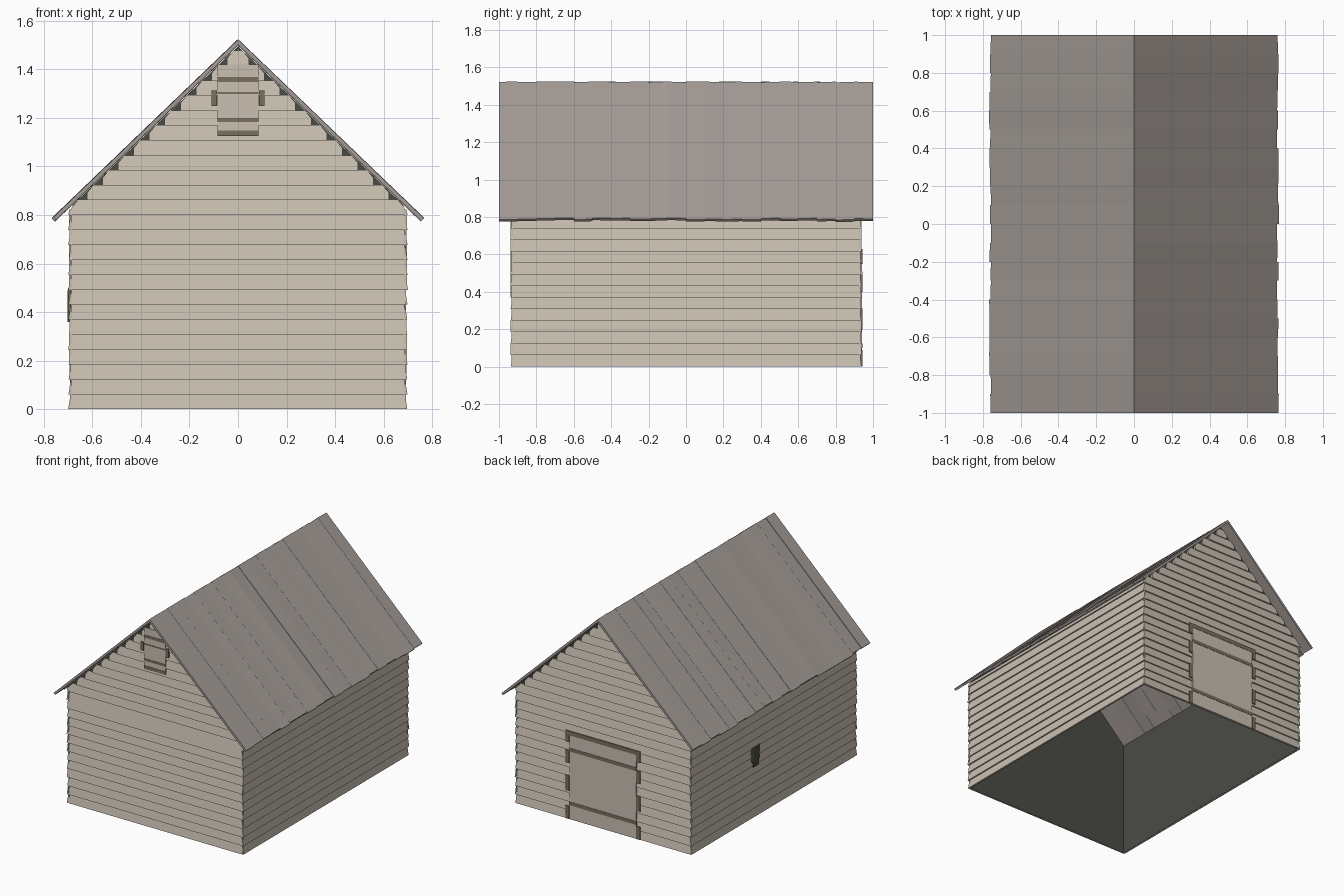
import bpy, bmesh, random
from mathutils import Vector

random.seed(4)
cube = bpy.data.objects.get("Cube")
if cube:
    bpy.data.objects.remove(cube)


def material(name, rgb):
    m = bpy.data.materials.new(name)
    m.use_nodes = True
    m.diffuse_color = (*rgb, 1)
    m.node_tree.nodes["Principled BSDF"].inputs["Base Color"].default_value = (*rgb, 1)
    return m


SIDING = material("pale siding", (0.60, 0.53, 0.45))
ROOF = material("grey roof", (0.37, 0.33, 0.305))
TRIM = material("brown trim", (0.19, 0.16, 0.115))
DARK = material("dark lining", (0.07, 0.07, 0.06))

HX, HY = 0.70, 0.94                  # outer wall half sizes
APEX, SLOPE, EAVE = 1.525, 0.96, 0.765
STEP = 0.0615                        # exposed height of one plank
UNDER = APEX - 0.03                  # height of the roof underside at the ridge

# Outward direction and distance of each wall
WALLS = {
    "front": (Vector((0, -1, 0)), HY),
    "back": (Vector((0, 1, 0)), HY),
    "left": (Vector((1, 0, 0)), HX),
    "right": (Vector((-1, 0, 0)), HX),
}


def place(wall, u, z, d):
    """Point on a wall: u sideways, z up, d outwards from its face."""
    n, dist = WALLS[wall]
    side = Vector((-n.y, n.x, 0))
    return side * u + n * (dist + d) + Vector((0, 0, z))


def finish(bm, name, mat):
    bmesh.ops.recalc_face_normals(bm, faces=bm.faces)
    me = bpy.data.meshes.new(name)
    bm.to_mesh(me)
    bm.free()
    me.materials.append(mat)
    ob = bpy.data.objects.new(name, me)
    bpy.context.scene.collection.objects.link(ob)
    return ob


def prism(bm, front, back):
    """Close two matching outlines into a solid."""
    f = [bm.verts.new(p) for p in front]
    b = [bm.verts.new(p) for p in back]
    bm.faces.new(f)
    bm.faces.new(b[::-1])
    for i in range(len(f)):
        j = (i + 1) % len(f)
        bm.faces.new((f[j], f[i], b[i], b[j]))


def roof_limit(z):
    return max((UNDER - z) / SLOPE, 0.004)


# Tilted siding planks, stepped under the roof on the gables
def siding(wall, half, top, gable):
    bm = bmesh.new()
    z = 0.0
    while z < top - 0.02:
        z1 = min(z + STEP, top)
        mid = (z + z1) / 2
        h = half + random.uniform(-0.004, 0.003)
        outline = [(-h, z), (h, z), (h, z1), (-h, z1)]
        if gable:
            h = min(h, roof_limit(mid + 0.006))
            t = min(h, roof_limit(z1))
            outline = [(-h, z), (h, z), (h, mid), (t, z1), (-t, z1), (-h, mid)]
        low = random.uniform(-0.003, 0)
        high = low - 0.010
        front = [place(wall, u, v, low + (high - low) * (v - z) / STEP) for u, v in outline]
        back = [place(wall, u, v, -0.016) for u, v in outline]
        prism(bm, front, back)
        z += STEP
    finish(bm, wall + "_siding", SIDING)


for wall in ("front", "back"):
    siding(wall, HX - 0.006, UNDER - 0.01, True)
for wall in ("left", "right"):
    siding(wall, HY - 0.004, UNDER - SLOPE * HX, False)

# Dark inner lining, open at the floor
bm = bmesh.new()
ix, inset = HX - 0.018, -0.017
eave_z = UNDER - SLOPE * ix
for wall in ("front", "back"):
    pts = [(-ix, 0), (ix, 0), (ix, eave_z), (0, UNDER), (-ix, eave_z)]
    bm.faces.new([bm.verts.new(place(wall, u, z, inset)) for u, z in pts])
for wall in ("left", "right"):
    w = HY + inset
    pts = [(-w, 0), (w, 0), (w, eave_z), (-w, eave_z)]
    bm.faces.new([bm.verts.new(place(wall, u, z, inset)) for u, z in pts])
finish(bm, "inner_lining", DARK)


# Roof boards running from ridge to eave
def roof_side(name, s, boards=20):
    bm = bmesh.new()
    width = 2.0 / boards
    normal = Vector((s * SLOPE, 0, 1)).normalized()
    for i in range(boards):
        y0, y1 = -1 + i * width, -1 + (i + 1) * width
        x = EAVE + random.uniform(-0.006, 0.004)
        rise = [random.uniform(-0.005, 0), random.uniform(-0.005, 0)]
        top = []
        for px, py, k in ((0, y0, 0), (x, y0, 0), (x, y1, 1), (0, y1, 1)):
            p = Vector((s * px, py, APEX - SLOPE * px))
            top.append(p + normal * (rise[k] if px else 0) + Vector((0, 0, 0 if px else rise[k])))
        bottom = []
        for p in top:
            drop = Vector((0, 0, -0.022)) if abs(p.x) < 0.001 else normal * -0.016
            bottom.append(p + drop)
        prism(bm, top, bottom)
    finish(bm, name, ROOF)


roof_side("left_roof", 1)
roof_side("right_roof", -1)


# Flat rectangular plates on the walls
def plates(name, wall, mat, rects, d):
    bm = bmesh.new()
    for u0, u1, z0, z1 in rects:
        pts = [(u0, z0), (u1, z0), (u1, z1), (u0, z1)]
        prism(bm, [place(wall, u, z, d) for u, z in pts],
              [place(wall, u, z, d - 0.009) for u, z in pts])
    finish(bm, name, mat)


# Back door: pale panel, brown lintel, rails and broken side posts
plates("door_panel", "back", SIDING, [(-0.265, 0.265, 0, 0.61)], 0.001)
rails = [(-0.28, 0.28, 0.60, 0.63)]
rails += [(-0.265, 0.265, z, z + 0.025) for z in (0.10, 0.485)]
posts = [(s * 0.28 - 0.015, s * 0.28 + 0.015, z, z + h)
         for s in (-1, 1) for z, h in ((0, 0.09), (0.20, 0.11), (0.40, 0.09), (0.55, 0.08))]
plates("door_trim", "back", TRIM, rails + posts, 0.003)

# Loft hatch high on the front gable
plates("hatch_panel", "front", SIDING, [(-0.085, 0.085, 1.13, 1.42)], 0.001)
hatch = [(-0.085, 0.085, z, z + h)
         for z, h in ((1.125, 0.023), (1.183, 0.016), (1.298, 0.008), (1.348, 0.020))]
hatch += [(s * 0.098 - 0.012, s * 0.098 + 0.012, 1.25, 1.312) for s in (-1, 1)]
plates("hatch_trim", "front", TRIM, hatch, 0.003)

# Small opening in the right wall
plates("side_window_frame", "right", TRIM, [(-0.255, -0.165, 0.40, 0.50)], 0.001)
plates("side_window", "right", DARK, [(-0.24, -0.18, 0.36, 0.49)], 0.003)
